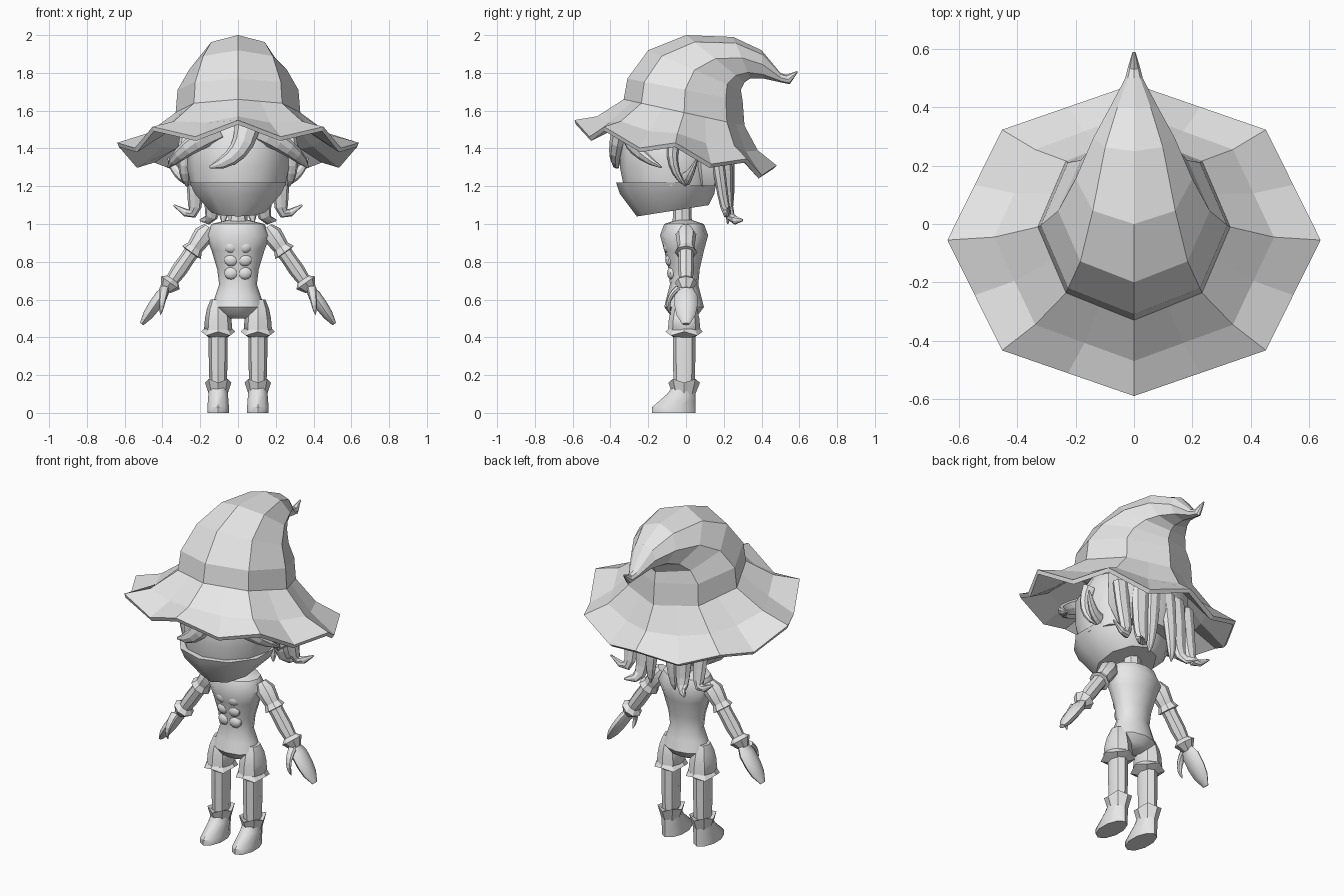
import bpy
import bmesh
from math import sin, cos, pi, radians, sqrt
from mathutils import Vector

cube = bpy.data.objects.get("Cube")
if cube:
    bpy.data.objects.remove(cube, do_unlink=True)

GREY = (0.8, 0.8, 0.8, 1)
grey = bpy.data.materials.new("light_grey")
grey.use_nodes = True
grey.diffuse_color = GREY
grey.node_tree.nodes["Principled BSDF"].inputs["Base Color"].default_value = GREY


def finish(name, bm, smooth):
    """Turn a bmesh into an object, flat or smooth with sharp edges kept."""
    mesh = bpy.data.meshes.new(name)
    bm.to_mesh(mesh)
    bm.free()
    mesh.materials.append(grey)
    if smooth:
        mesh.shade_smooth()
        mesh.set_sharp_from_angle(angle=radians(40))
    obj = bpy.data.objects.new(name, mesh)
    bpy.context.collection.objects.link(obj)
    return obj


def skin(name, rings, smooth=False, closed=True):
    """Join rings of points into one surface, capped when closed."""
    bm = bmesh.new()
    loops = [[bm.verts.new(point) for point in ring] for ring in rings]
    for low, high in zip(loops, loops[1:]):
        for i in range(len(low)):
            bm.faces.new((low[i - 1], low[i], high[i], high[i - 1]))
    if closed:
        bm.faces.new(loops[0])
        bm.faces.new(loops[-1])
        bmesh.ops.recalc_face_normals(bm, faces=bm.faces)
    else:
        bm.normal_update()
        if sum(face.normal.z for face in bm.faces) < 0:
            bmesh.ops.reverse_faces(bm, faces=bm.faces)
    return finish(name, bm, smooth)


def oval(centre, across, along, sides):
    """Ring of points spanned by two half axes."""
    angles = [2 * pi * i / sides for i in range(sides)]
    return [centre + across * sin(a) + along * cos(a) for a in angles]


def tilted(row, x=0, sides=8):
    """Oval through a front point and a back point, with a half width."""
    front_y, front_z, back_y, back_z, half_width = row
    front = Vector((x, front_y, front_z))
    back = Vector((x, back_y, back_z))
    across = Vector((half_width, 0, 0))
    return oval((front + back) / 2, across, (front - back) / 2, sides)


def turned(name, centre, depth, rows, sides=8, smooth=True, jag=0):
    """Upright part from rows of (height, half width); jag points its rim."""
    x, y = centre
    rings = [oval(Vector((x, y, z)), Vector((r, 0, 0)), Vector((0, -r * depth, 0)), sides)
             for z, r in rows]
    for point in rings[1][::2]:
        point.z += jag
    return skin(name, rings, smooth)


def tube(name, points, radii, thick_x=1, thick_y=1, smooth=False):
    """Sweep an oval along points, keeping one axis towards the front."""
    rings = []
    for k, point in enumerate(points):
        ahead = points[min(k + 1, len(points) - 1)] - points[max(k - 1, 0)]
        ahead.normalize()
        depth = Vector((0, 1, 0))
        depth = (depth - ahead * depth.dot(ahead)).normalized()
        across = ahead.cross(depth) * thick_x
        rings.append(oval(point, across * radii[k], depth * thick_y * radii[k], 8))
    return skin(name, rings, smooth)


def bend(controls, t):
    """Point on the smooth curve steered by the control points."""
    while len(controls) > 1:
        controls = [a.lerp(b, t) for a, b in zip(controls, controls[1:])]
    return controls[0]


def lock(name, side, radius, *controls, steps=6):
    """Curved strand that tapers to a point."""
    controls = [Vector((side * x, y, z)) for x, y, z in controls]
    fractions = [i / steps for i in range(steps + 1)]
    radii = [radius * sqrt(1.01 - t) for t in fractions]
    tube(name, [bend(controls, t) for t in fractions], radii, thick_y=0.7)


def arm_part(name, side, rows, thick_x=1, smooth=False):
    """Part on the straight line from shoulder to fingertip."""
    shoulder = Vector((side * 0.18, 0, 0.945))
    fingertip = Vector((side * 0.51, 0, 0.47))
    points = [shoulder.lerp(fingertip, t) for t, radius in rows]
    tube(name, points, [radius for t, radius in rows], thick_x, smooth=smooth)


# Hat crown, bending back to a curled tip
crown_base = (-.33, 1.66, .31, 1.52, .33)
crown_rows = [
    crown_base, (-.31, 1.77, .3, 1.65, .32), (-.2, 1.92, .29, 1.71, .26),
    (0, 2, .31, 1.75, .2), (.25, 1.99, .34, 1.77, .14),
    (.4, 1.92, .41, 1.77, .08), (.5, 1.8, .5, 1.75, .03),
    (.53, 1.79, .55, 1.74, .02), (.59, 1.81, .59, 1.8, .005)]
skin("hat_crown", [tilted(row) for row in crown_rows])


# Hat brim, tilted back, with its edge dipping between the corners
def brim_ring(row, dip):
    ring = []
    corners = tilted(row)
    for a, b in zip(corners, corners[1:] + corners[:1]):
        ring += [a, (a + b) / 2 - Vector((0, 0, dip))]
    return ring


brim = skin("hat_brim", [brim_ring(crown_base, 0),
                         brim_ring((-.47, 1.57, .38, 1.39, .48), .02),
                         brim_ring((-.59, 1.55, .48, 1.31, .64), .07)], closed=False)
thickness = brim.modifiers.new("thickness", "SOLIDIFY")
thickness.thickness = .025
thickness.offset = -1

# Head, cloth over the lower face, and neck
turned("head", (0, -.08), 1, [(1.2, .25), (1.3, .27), (1.45, .27), (1.58, .2)], sides=12)
mask_rows = [(-.26, 1.04, .12, 1.1, .15), (-.35, 1.16, .15, 1.16, .24),
             (-.37, 1.22, .16, 1.22, .27)]
skin("face_mask", [tilted(row, sides=10) for row in mask_rows], smooth=True)
turned("neck", (0, -.02), 1, [(.98, .06), (1.03, .05), (1.1, .05)])

# Hair at the back and the fringe swept to one side
turned("back_hair", (0, .12), .5, [(1.2, .2), (1.3, .26), (1.5, .26)], sides=10)
lock("fringe", 1, .07, (.05, -.33, 1.55), (.05, -.4, 1.35), (-.15, -.36, 1.3))

# Torso with a narrow waist, down to the hips
turned("torso", (0, -.01), .75, [
    (.5, .05), (.52, .1), (.56, .14), (.62, .12), (.68, .1), (.76, .11),
    (.86, .14), (.94, .17), (1, .14), (1.02, .06)], sides=12)

for side, tag in ((1, "left_"), (-1, "right_")):
    # Chest and belly muscles
    for level in range(3):
        bump = bmesh.new()
        bmesh.ops.create_uvsphere(bump, u_segments=10, v_segments=6, radius=1)
        bmesh.ops.scale(bump, vec=(.04, .025, .035), verts=bump.verts)
        place = (side * .035, level * .01 - .095, .88 - level * .07)
        bmesh.ops.translate(bump, vec=place, verts=bump.verts)
        finish(tag + "muscle", bump, True)

    # Ear and hanging hair
    lock(tag + "ear", side, .04, (.25, 0, 1.24), (.32, .02, 1.25), (.37, .06, 1.35))
    lock(tag + "temple_lock", side, .06, (.1, -.3, 1.5), (.3, -.32, 1.4), (.37, -.13, 1.3))
    lock(tag + "ear_lock", side, .05, (.26, -.06, 1.45), (.3, -.1, 1.3), (.27, 0, 1.2))
    lock(tag + "outer_curl", side, .05, (.23, .16, 1.4), (.24, .2, 1.1),
         (.18, .22, .98), (.34, .23, 1.1))
    lock(tag + "inner_curl", side, .06, (.12, .2, 1.4), (.15, .22, 1.1),
         (.1, .2, 1), (.2, .3, 1.02))
    lock(tag + "nape_lock", side, .05, (.05, .22, 1.4), (.07, .24, 1.1), (.08, .22, 1))

    # Arm, sleeve hem, bracer and mitten hand
    arm_part(tag + "arm", side, [(-.08, .03), (0, .055), (.13, .045), (.25, .04),
                                 (.4, .042), (.6, .03)], smooth=True)
    arm_part(tag + "sleeve_hem", side, [(.13, .04), (.2, .06), (.21, .03)])
    arm_part(tag + "bracer", side, [(.5, .035), (.54, .06), (.62, .03)])
    arm_part(tag + "hand", side, [(.57, .03), (.68, .06), (.8, .06), (.9, .05), (1, .02)],
             thick_x=.55, smooth=True)
    lock(tag + "thumb", side, .025, (.39, -.04, .66), (.4, -.12, .6), (.41, -.08, .52))

    # Shorts, leg and boot
    hip = (side * .105, -.01)
    turned(tag + "shorts_leg", hip, 1.15, [(.42, .06), (.44, .075), (.5, .07),
                                           (.55, .06), (.6, .04)])
    turned(tag + "shorts_hem", hip, 1.1, [(.4, .05), (.41, .09), (.45, .07)],
           smooth=False, jag=.02)
    turned(tag + "leg", hip, 1.2, [(.1, .045), (.3, .05), (.46, .05)])
    turned(tag + "boot_cuff", hip, 1.2, [(.1, .05), (.18, .07), (.16, .045)],
           smooth=False, jag=-.02)
    shoe_rows = [(-.18, 0, .05, 0, .06), (-.18, .03, .05, .03, .06),
                 (-.1, .1, .05, .08, .055), (-.07, .14, .05, .14, .05)]
    skin(tag + "boot", [tilted(row, x=hip[0], sides=10) for row in shoe_rows], smooth=True)
